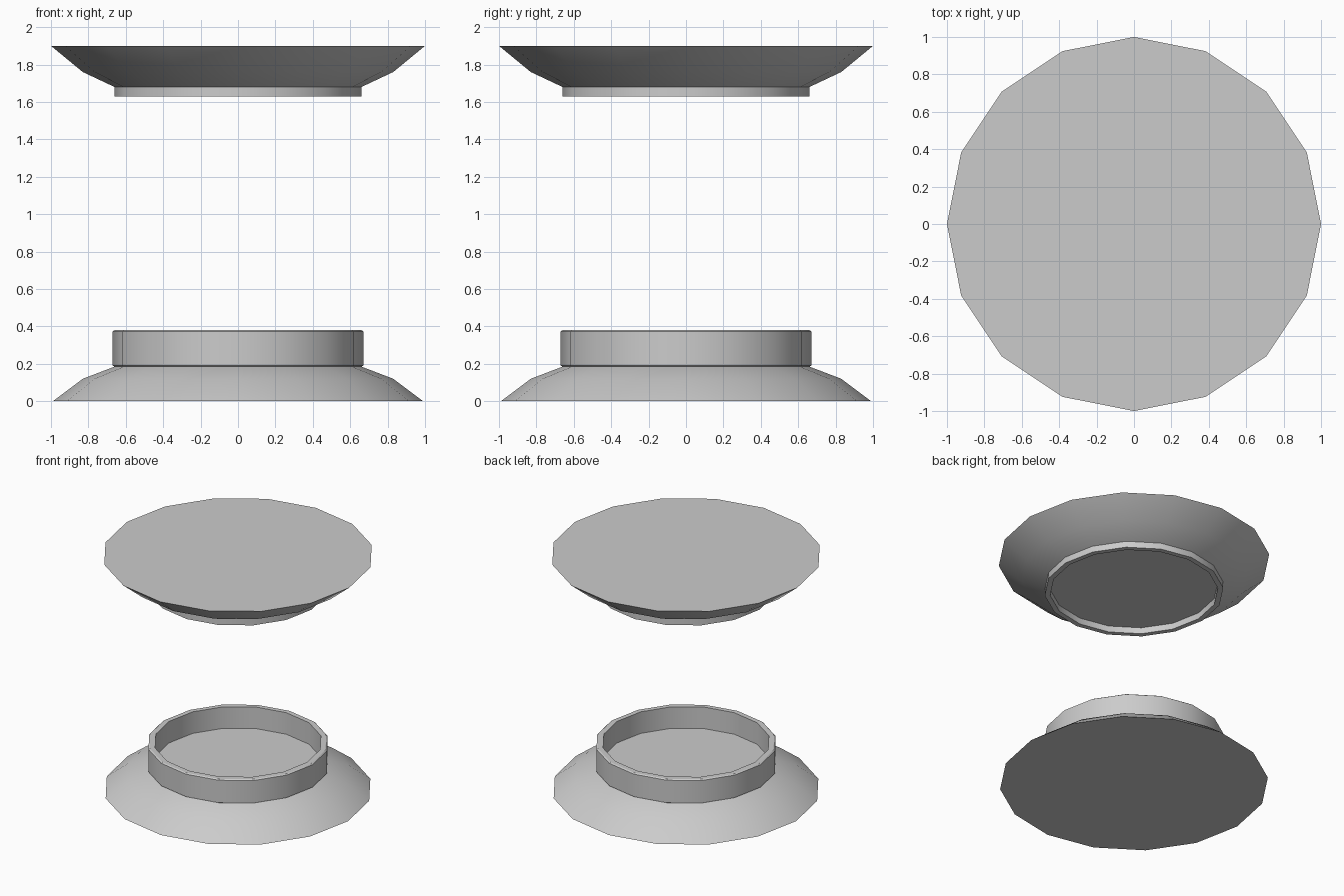
import bpy, bmesh
from math import pi, cos, sin, radians

SIDES = 16

cube = bpy.data.objects.get("Cube")
if cube:
    bpy.data.objects.remove(cube, do_unlink=True)

# Single plain grey
grey = bpy.data.materials.new("plain_grey")
grey.use_nodes = True
colour = (0.6, 0.6, 0.6, 1)
grey.diffuse_color = colour
grey.node_tree.nodes["Principled BSDF"].inputs["Base Color"].default_value = colour


def lathe(name, profile):
    """Sweep a (radius, height) profile round z and cap both ends flat."""
    bm = bmesh.new()
    rings = []
    for r, z in profile:
        rings.append([bm.verts.new((r * cos(2 * pi * i / SIDES),
                                    r * sin(2 * pi * i / SIDES), z))
                      for i in range(SIDES)])
    for a, b in zip(rings, rings[1:]):
        for i in range(SIDES):
            j = (i + 1) % SIDES
            bm.faces.new((a[i], a[j], b[j], b[i]))
    bm.faces.new(rings[0])
    bm.faces.new(rings[-1])
    bmesh.ops.recalc_face_normals(bm, faces=bm.faces[:])
    mesh = bpy.data.meshes.new(name)
    bm.to_mesh(mesh)
    bm.free()
    mesh.materials.append(grey)
    obj = bpy.data.objects.new(name, mesh)
    bpy.context.collection.objects.link(obj)
    bpy.ops.object.select_all(action='DESELECT')
    obj.select_set(True)
    bpy.context.view_layer.objects.active = obj
    bpy.ops.object.shade_smooth_by_angle(angle=radians(30))
    return obj


# Lower flared base with a tall hollow collar
lathe("lower_base", [(0.99, 0), (0.83, 0.12), (0.66, 0.185), (0.67, 0.19),
                     (0.67, 0.373), (0.66, 0.38), (0.62, 0.38), (0.62, 0.205)])

# Upper flared plate with a short hollow collar beneath
lathe("upper_plate", [(1, 1.9), (0.83, 1.76), (0.66, 1.68),
                      (0.66, 1.63), (0.62, 1.63), (0.62, 1.68)])
